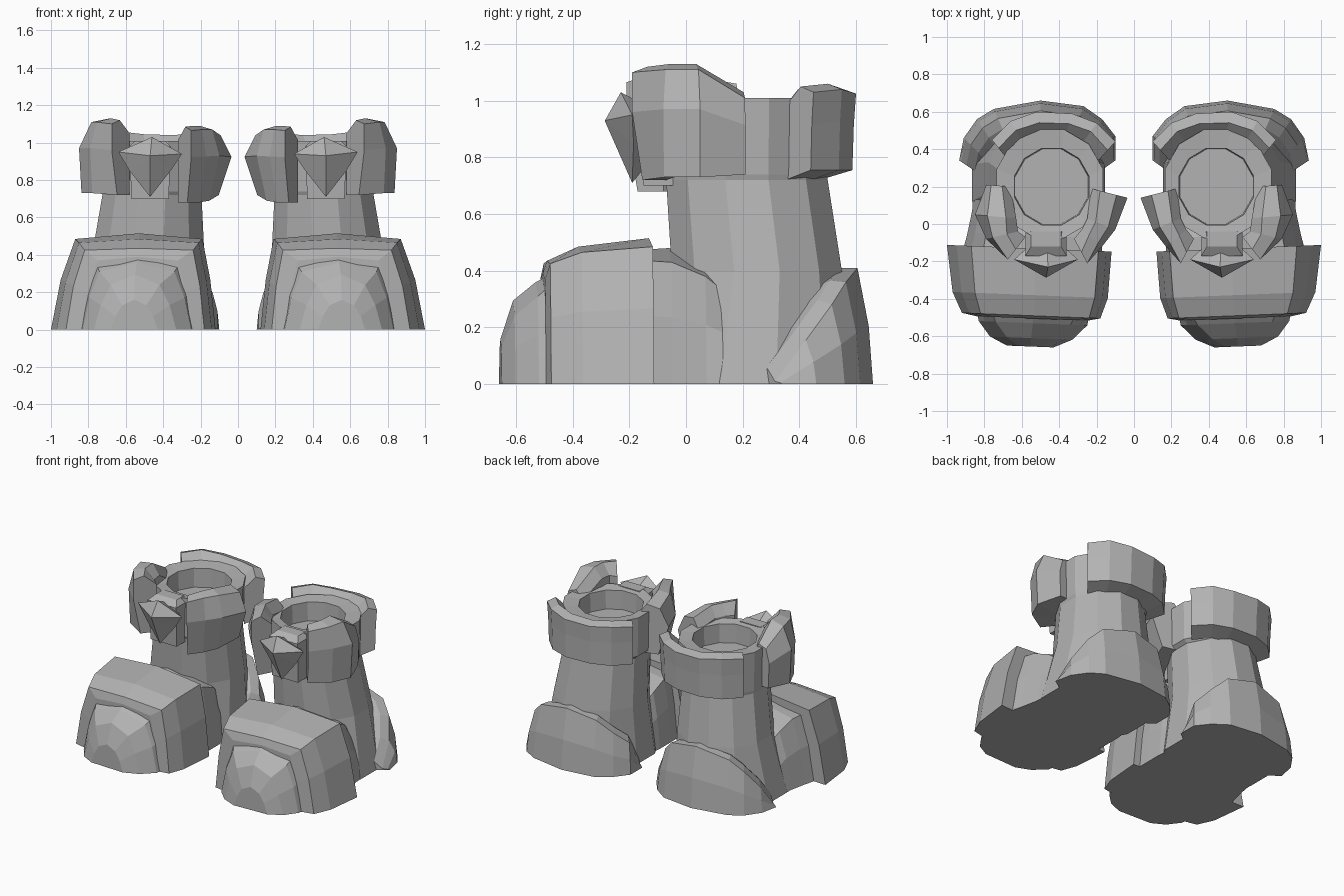
import bpy, bmesh, math
from mathutils import Vector

if "Cube" in bpy.data.objects:
    bpy.data.objects.remove(bpy.data.objects["Cube"])

steel = bpy.data.materials.new("grey_steel")
steel.diffuse_color = (0.45, 0.45, 0.45, 1)
steel.use_nodes = True
steel.node_tree.nodes["Principled BSDF"].inputs["Base Color"].default_value = steel.diffuse_color


def loft(name, rings):
    """Skin equal-length closed rings, cap both ends, mirror to the other boot."""
    bm = bmesh.new()
    loops = [[bm.verts.new(p) for p in ring] for ring in rings]
    n = len(loops[0])
    for a, b in zip(loops, loops[1:]):
        for i in range(n):
            j = (i + 1) % n
            bm.faces.new((a[i], a[j], b[j], b[i]))
    bm.faces.new(loops[0])
    bm.faces.new(loops[-1])
    bmesh.ops.recalc_face_normals(bm, faces=bm.faces)
    me = bpy.data.meshes.new(name)
    bm.to_mesh(me)
    bm.free()
    me.materials.append(steel)
    ob = bpy.data.objects.new(name, me)
    bpy.context.collection.objects.link(ob)
    ob.modifiers.new("other_boot", 'MIRROR').use_mirror_merge = False
    return ob


def oval(cx, cy, rx, ry, z, n=12):
    return [(cx + rx * math.cos(math.tau * (i + .5) / n) / math.cos(math.pi / n),
             cy + ry * math.sin(math.tau * (i + .5) / n) / math.cos(math.pi / n), z)
            for i in range(n)]


def arch(y, b0, b1, s0, s1, zs, zt):
    """Foot cross-section: base, bulging sides, shoulders and crown, slightly skewed."""
    pts = [(b0, 0), (b0 * .6 + s0 * .4, zs * .55), (s0, zs), ((s0 + s1) / 2, zt),
           (s1, zs), (b1 * .6 + s1 * .4, zs * .55), (b1, 0)]
    return [(x, y - .04 * (.55 - x), z) for x, z in pts]


def plate(name, stations, belly, bevel=0):
    """Curved armour plate; each station is outer xy, inner xy, bottom z, top z,
    then how far the bottom and top edges lean inwards."""
    rings = []
    for ox, oy, ix, iy, zb, zt, bottom, top in stations:
        o, i = Vector((ox, oy)), Vector((ix, iy))
        prof = [(1, zb), (bottom, zb + bevel), (belly, zb + (zt - zb) * .6),
                (top, zt - .02), (top + .45, zt), (1, zt - .07)]
        rings.append([(*o.lerp(i, t), z) for t, z in prof])
    return loft(name, rings)


# Shaft with collar and hollow opening
loft("boot_shaft", [
    oval(.51, .22, .355, .37, 0), oval(.48, .25, .30, .30, .40),
    oval(.46, .215, .265, .285, .72), oval(.45, .215, .28, .285, .74),
    oval(.45, .215, .285, .29, 1.01), oval(.44, .20, .20, .205, 1.0),
    oval(.44, .20, .195, .20, .87)])

# Instep joining toe cap and shaft
loft("instep", [arch(-.22, .17, .93, .23, .82, .44, .47),
                arch(-.06, .17, .89, .22, .79, .43, .48),
                arch(.06, .17, .865, .22, .77, .38, .46),
                arch(.16, .18, .86, .25, .74, .30, .40)])

# Toe cap with bevelled front rim
loft("toe_cap", [arch(-.13, .12, 1.0, .19, .87, .485, .515),
                 arch(-.38, .14, .97, .21, .85, .465, .485),
                 arch(-.49, .18, .92, .24, .82, .425, .435),
                 arch(-.505, .25, .84, .32, .75, .37, .39)])

# Rounded toe tip
loft("toe_tip", [arch(-.48, .24, .84, .31, .76, .355, .385),
                 arch(-.53, .25, .83, .34, .74, .31, .36),
                 arch(-.61, .33, .77, .42, .68, .24, .295),
                 arch(-.655, .43, .68, .49, .62, .13, .16)])

# Heel guard, its rim dropping towards the front
heel = [(.935, .34, .01), (.91, .46, .155), (.84, .56, .28), (.75, .615, .36),
        (.50, .66, .41), (.27, .63, .37), (.17, .56, .28), (.10, .47, .20), (.10, .34, .01)]
rings = []
for x, y, z in heel:
    o, c = Vector((x, y)), Vector((.5, .05))
    rings.append([(*o.lerp(c, t), h) for t, h in
                  ((.45, 0), (0, 0), (.025, z * .5), (.09, z),
                   (.19, z + .05 * (1 - z / .41)), (.45, z * .8))])
loft("heel_guard", rings)

# Collar plates
plate("outer_collar_plate", [(.79, .21, .66, .20, .74, 1.03, .06, .2),
                             (.85, .05, .63, .03, .73, 1.13, .06, .3),
                             (.79, -.08, .62, -.04, .73, 1.13, .06, .2),
                             (.675, -.19, .58, -.07, .72, 1.12, .3, 0)], 0)
plate("inner_collar_plate", [(.035, .14, .23, .19, .72, 1.06, .35, .3),
                             (.10, -.03, .25, .03, .69, 1.09, .35, .25),
                             (.17, -.12, .28, -.03, .68, 1.09, .35, .2),
                             (.25, -.21, .32, -.08, .68, 1.085, .3, 0)], 0)
plate("rear_collar_plate", [(x, y, ix, iy, .72, zt, .1, 0) for x, y, ix, iy, zt in (
    (.10, .44, .19, .34, 1.04), (.20, .54, .27, .44, 1.05), (.33, .59, .37, .47, 1.04),
    (.52, .60, .49, .47, 1.045), (.66, .55, .60, .44, 1.06), (.76, .45, .68, .35, 1.05))],
      .06, .035)

# Front clasp backing and faceted stud
loft("clasp_backing", [[(x0, y0, z), (.94 - x0, y0, z), (.94 - x0, -.04, z), (x0, -.04, z)]
                       for x0, y0, z in ((.37, -.15, .70), (.36, -.17, .98), (.39, -.12, 1.01))])
rim = [(.46, -.23, 1.03), (.30, -.19, .94), (.36, -.185, .85), (.47, -.19, .71),
       (.58, -.185, .85), (.64, -.19, .95)]
loft("clasp_stud", [[(.47 + (x - .47) * .55, -.12, .9 + (z - .9) * .55) for x, y, z in rim],
                    rim,
                    [(.47 + (x - .47) * .02, -.285, .93 + (z - .93) * .02) for x, y, z in rim]])
